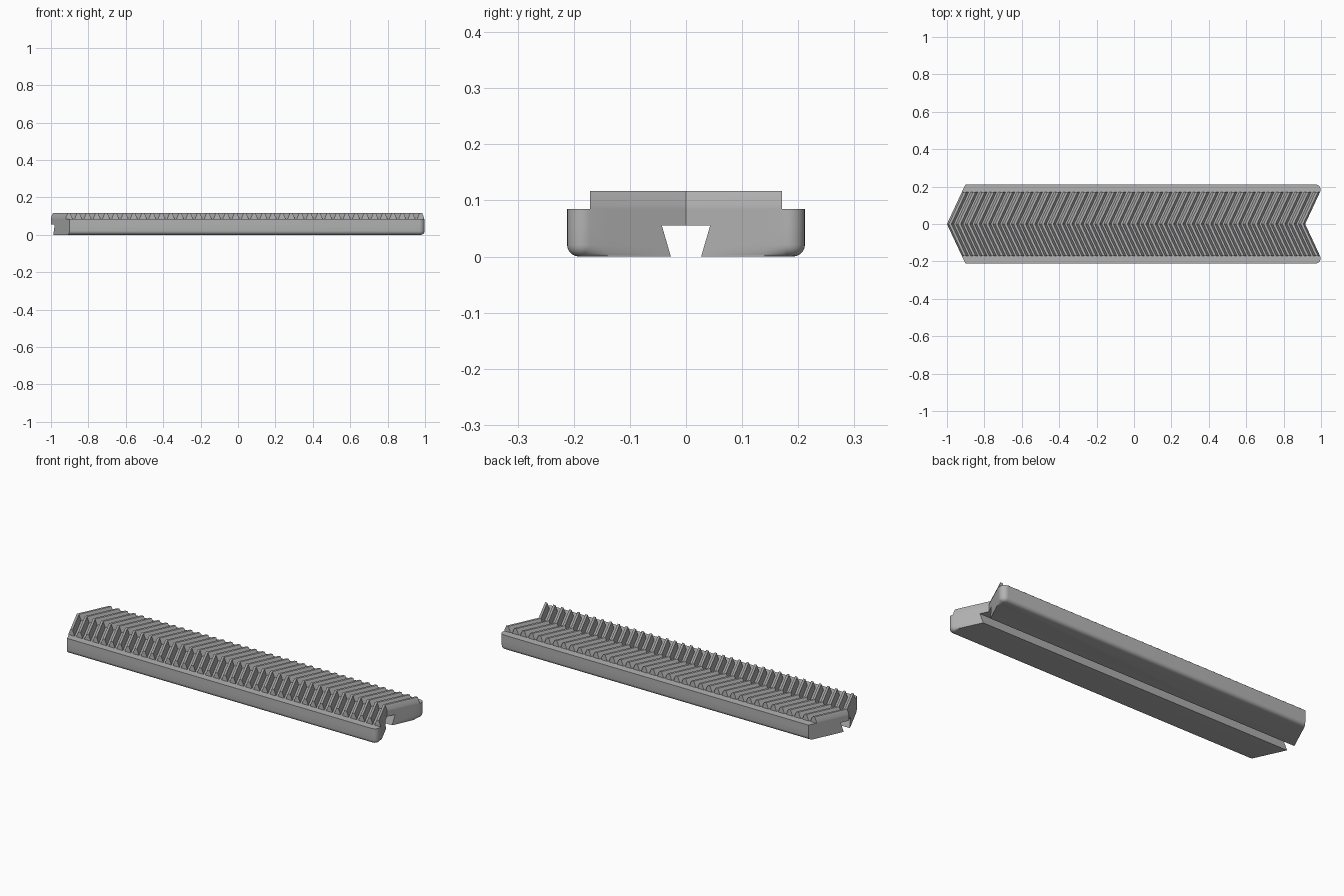
import bpy, bmesh, math

cube = bpy.data.objects.get("Cube")
if cube:
    bpy.data.objects.remove(cube, do_unlink=True)

SLOPE = math.tan(math.radians(25))      # chevron angle of ends and teeth
LEFT, RIGHT = -1.0, 0.915               # end positions on the centre line
HALF, TOP = 0.212, 0.085                # body half width and height
CORNER, FILLET = 0.0284, 0.021          # rounding radii
SLOT_TOP = 0.055

steel = bpy.data.materials.new("grey steel")
steel.use_nodes = True
steel.diffuse_color = (0.45, 0.45, 0.45, 1)
steel.node_tree.nodes["Principled BSDF"].inputs["Base Color"].default_value = (0.45, 0.45, 0.45, 1)


def finish(name, bm):
    """Turn one half into an object mirrored across y = 0."""
    bmesh.ops.remove_doubles(bm, verts=bm.verts, dist=1e-5)
    bmesh.ops.recalc_face_normals(bm, faces=bm.faces)
    mesh = bpy.data.meshes.new(name)
    bm.to_mesh(mesh)
    bm.free()
    mesh.materials.append(steel)
    obj = bpy.data.objects.new(name, mesh)
    bpy.context.collection.objects.link(obj)
    mod = obj.modifiers.new("mirror", "MIRROR")
    mod.use_axis = (False, True, False)
    mod.use_clip = True
    mod.merge_threshold = 1e-4
    bpy.ops.object.select_all(action="DESELECT")
    obj.select_set(True)
    bpy.context.view_layer.objects.active = obj
    bpy.ops.object.modifier_apply(modifier="mirror")
    bpy.ops.object.shade_smooth_by_angle(angle=math.radians(30))


def plan(inner, inset):
    """Half outline from above, with a rounded tip at the notched end."""
    tip_x = RIGHT + SLOPE * HALF
    cx = tip_x - CORNER / math.tan(math.radians(32.5))
    cy, r = HALF - CORNER, CORNER - inset
    pts = [(RIGHT + SLOPE * inner, inner), (RIGHT + SLOPE * 0.14, 0.14)]
    for i in range(9):
        a = math.radians(-25 + 115 * i / 8)
        pts.append((cx + r * math.cos(a), cy + r * math.sin(a)))
    for y in (HALF - inset, 0.14, inner):
        pts.append((LEFT + SLOPE * y, y))
    return pts


# Body: stacked outlines with a rounded lower edge and a dovetail slot
layers = []
for i in range(6):
    a = math.radians(90 * i / 5)
    z = FILLET * (1 - math.cos(a))
    layers.append((z, 0.027 + 0.016 * z / SLOT_TOP, FILLET * (1 - math.sin(a))))
layers += [(SLOT_TOP, 0.043, 0), (SLOT_TOP, 0, 0), (TOP, 0, 0)]

bm = bmesh.new()
rings = [[bm.verts.new((x, y, z)) for x, y in plan(inner, d)] for z, inner, d in layers]
for k, (low, high) in enumerate(zip(rings, rings[1:])):
    n = len(low)
    flat = layers[k][0] == layers[k + 1][0]
    for i in range(n):
        j = (i + 1) % n
        seam = i == n - 1
        if (seam and k == len(rings) - 2) or (flat and not seam):
            continue                    # open on the mirror plane
        bm.faces.new((low[i], low[j], high[j], high[i]))
bm.faces.new(rings[0])
bm.faces.new(rings[-1])
finish("rack_body", bm)

# Teeth: trapezoid ridges swept along the chevron
COUNT, WIDTH, PEAK, CUT = 39, 0.171, 0.117, 0.092
crest, middle, base = 0.0067, 0.0169, 0.0196
pitch = (RIGHT - LEFT - 2 * middle) / (COUNT - 1)
bm = bmesh.new()
for i in range(COUNT):
    c = LEFT + middle + i * pitch
    left_base = middle if i == 0 else base
    right_base = middle if i == COUNT - 1 else base
    profile = [(-left_base, TOP - 0.001), (-middle, CUT), (-crest, PEAK),
               (crest, PEAK), (middle, CUT), (right_base, TOP - 0.001)]
    near, far = [[bm.verts.new((c + x + SLOPE * y, y, z)) for x, z in profile]
                 for y in (0, WIDTH)]
    for k in range(len(profile) - 1):
        bm.faces.new((near[k], near[k + 1], far[k + 1], far[k]))
    bm.faces.new(far)
finish("herringbone_teeth", bm)
